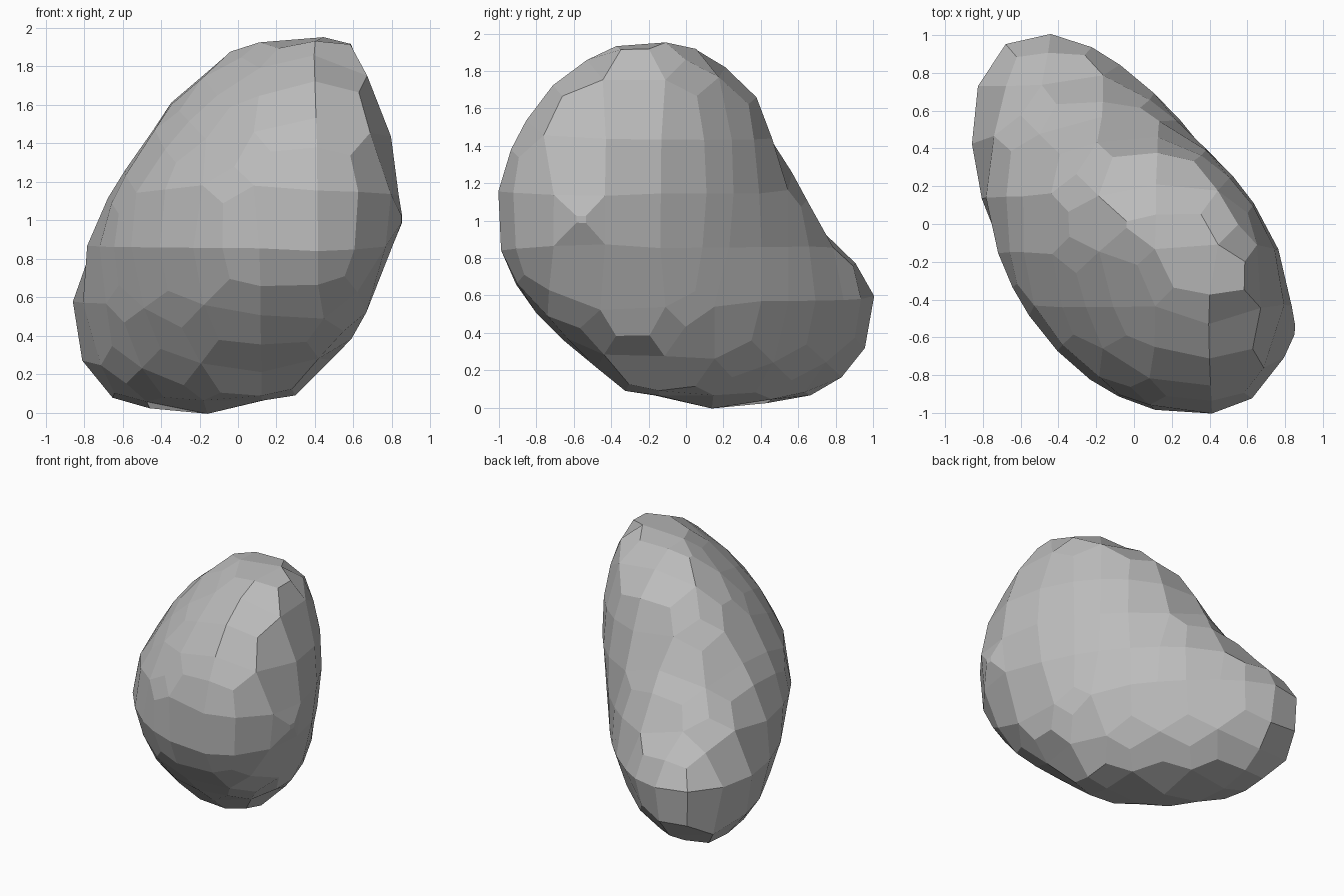
import bpy, bmesh
from math import sin, cos, acos, tau
from mathutils import Vector

cube = bpy.data.objects.get("Cube")
if cube:
    bpy.data.objects.remove(cube)

GRID = 0.286                           # facet size
SHIFT = Vector((-0.023, 0, 0.143))     # facet grid offset
SEGMENTS = 48

# Cross-sections: z, x range, y range, range of x + y
SECTIONS = [
    (0.03, -.46, -.05, 0, .5, -.22, .25),
    (0.1, -.7, .31, -.34, .77, -.51, .47),
    (0.26, -.8, .47, -.5, .95, -.71, .64),
    (0.4, -.83, .61, -.67, 1.02, -.84, .72),
    (0.56, -.85, .69, -.83, 1.04, -.95, .79),
    (0.72, -.81, .74, -.93, .97, -1.02, .79),
    (0.85, -.78, .8, -.98, .84, -1.07, .77),
    (1.0, -.72, .86, -1, .73, -1.06, .77),
    (1.15, -.65, .83, -1, .62, -1.02, .77),
    (1.44, -.48, .78, -.92, .46, -.8, .74),
    (1.7, -.28, .68, -.75, .33, -.48, .67),
    (1.9, -.01, .6, -.49, .08, -.1, .51),
]


def ring(z, x0, x1, y0, y1, d0, d1):
    """Slanted oval that fits the three ranges."""
    cx, cy, hx, hy = (x0 + x1) / 2, (y0 + y1) / 2, (x1 - x0) / 2, (y1 - y0) / 2
    hd = (d1 - d0) / 2
    slant = (hd * hd - hx * hx - hy * hy) / (2 * hx * hy)
    phase = acos(max(-.9, min(.9, slant)))
    bend = ((d0 + d1) / 2 - cx - cy) / 2
    points = []
    for i in range(SEGMENTS):
        t = -tau * i / SEGMENTS
        x, y = hx * cos(t), hy * cos(t + phase)
        push = bend * ((x + y) / hd) ** 2
        points.append(Vector((cx + x + push, cy + y + push, z)) - SHIFT)
    return points


# Smooth body used as the shape to facet
bm = bmesh.new()
rings = [[bm.verts.new(p) for p in ring(*s)] for s in SECTIONS]
for a, b in zip(rings, rings[1:]):
    for i in range(SEGMENTS):
        j = (i + 1) % SEGMENTS
        bm.faces.new((a[i], a[j], b[j], b[i]))
for loop, tip in ((rings[0], (-.17, .15, 0)), (rings[-1], (.35, -.15, 1.98))):
    v = bm.verts.new(Vector(tip) - SHIFT)
    for i in range(SEGMENTS):
        bm.faces.new((loop[i], loop[(i + 1) % SEGMENTS], v))
bmesh.ops.recalc_face_normals(bm, faces=bm.faces)
mesh = bpy.data.meshes.new("rock_core")
bm.to_mesh(mesh)
bm.free()
core = bpy.data.objects.new("rock_core", mesh)
core.location = SHIFT
core.hide_render = True
bpy.context.collection.objects.link(core)

# Coarse facets pulled back onto the body
rock = bpy.data.objects.new("rock", mesh.copy())
rock.location = SHIFT
bpy.context.collection.objects.link(rock)
remesh = rock.modifiers.new("facets", 'REMESH')
remesh.mode = 'VOXEL'
remesh.voxel_size = GRID
wrap = rock.modifiers.new("fit", 'SHRINKWRAP')
wrap.target = core
wrap.wrap_method = 'NEAREST_SURFACEPOINT'
wrap.wrap_mode = 'ABOVE_SURFACE'
wrap.offset = 0.008
bpy.context.view_layer.update()
depsgraph = bpy.context.evaluated_depsgraph_get()
faceted = bpy.data.meshes.new_from_object(rock.evaluated_get(depsgraph))
rock.modifiers.clear()
rock.data = faceted
bpy.data.objects.remove(core)
for face in faceted.polygons:
    face.use_smooth = False

# Stone colour
stone = bpy.data.materials.new("grey_stone")
stone.use_nodes = True
colour = (0.5, 0.5, 0.5, 1)
stone.diffuse_color = colour
stone.node_tree.nodes["Principled BSDF"].inputs["Base Color"].default_value = colour
faceted.materials.clear()
faceted.materials.append(stone)
